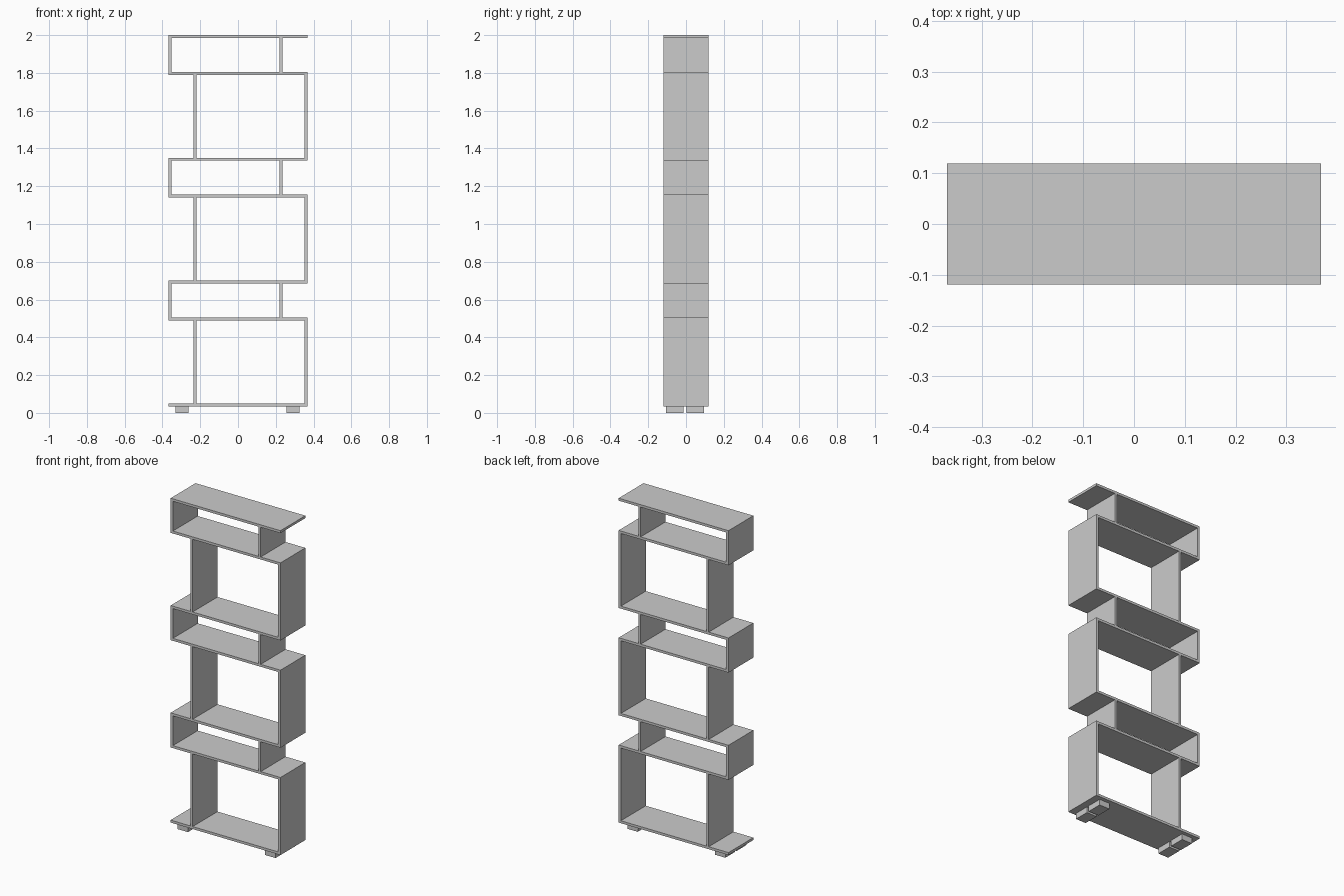
import bpy

if "Cube" in bpy.data.objects:
    bpy.data.objects.remove(bpy.data.objects["Cube"])

mat = bpy.data.materials.new("light_grey")
mat.diffuse_color = (0.6, 0.6, 0.6, 1)
mat.use_nodes = True
mat.node_tree.nodes["Principled BSDF"].inputs["Base Color"].default_value = mat.diffuse_color


def box(name, x, y, z):
    """Axis-aligned box from (min, max) ranges."""
    bpy.ops.mesh.primitive_cube_add(
        size=1, location=[(a + b) / 2 for a, b in (x, y, z)])
    ob = bpy.context.object
    ob.name = name
    ob.scale = [b - a for a, b in (x, y, z)]
    bpy.ops.object.transform_apply(location=False, rotation=False, scale=True)
    ob.data.materials.append(mat)
    return ob


T = 0.015            # board thickness
W = 0.368            # half width
INNER = 0.228        # centre of the inset uprights
DEPTH = (-0.119, 0.119)
tops = [0.05, 0.505, 0.70, 1.155, 1.35, 1.805, 2.0]

# Horizontal shelves
for i, z in enumerate(tops):
    box(f"shelf_{i}", (-W, W), DEPTH, (z - T, z))

# Uprights: tall bays sit to the right, short bays to the left
for i, (low, high) in enumerate(zip(tops, tops[1:])):
    side = 1 if i % 2 == 0 else -1
    span = (low, high - T)
    outer = sorted((side * W, side * (W - T)))
    box(f"outer_upright_{i}", outer, DEPTH, span)
    c = -side * INNER
    box(f"inner_upright_{i}", (c - T / 2, c + T / 2), DEPTH, span)

# Four block feet
for sx, xr in (("left", (-0.331, -0.262)), ("right", (0.256, 0.325))):
    for sy, yr in (("front", (-0.105, -0.012)), ("back", (0.003, 0.096))):
        box(f"foot_{sx}_{sy}", xr, yr, (0, tops[0] - T))
